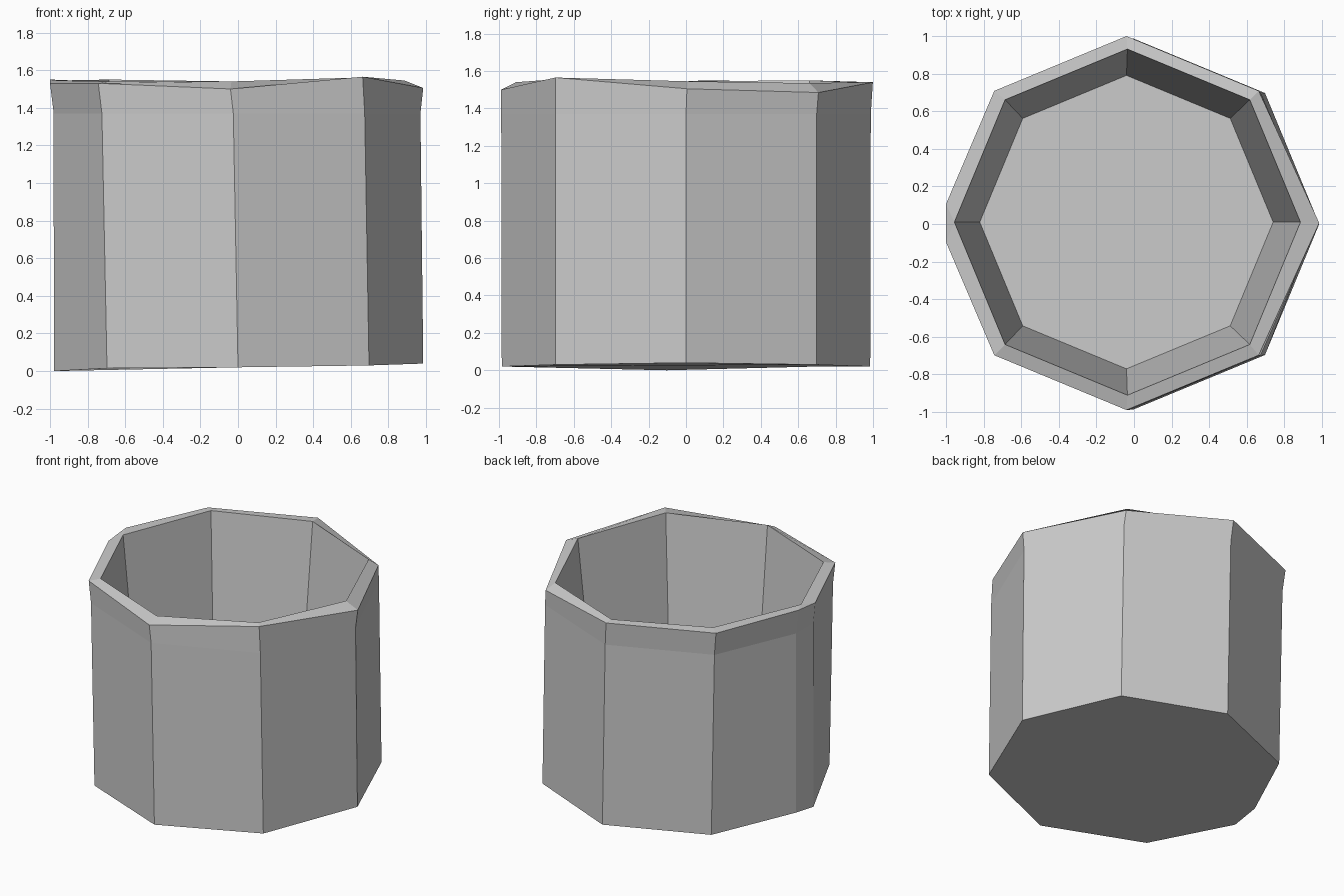
import bpy
import bmesh
from math import cos, sin, radians
from mathutils import Vector

default = bpy.data.objects.get("Cube")
if default:
    bpy.data.objects.remove(default, do_unlink=True)

# Octagon corners, counter-clockwise from +x; the -x corner is cut in two
CUT_CORNERS = [0, 45, 90, 135, 174, 186, 225, 270, 315]
SHARP_CORNERS = [0, 45, 90, 135, 180, 180, 225, 270, 315]


def make_ring(bm, angles, centre, radius, heights, right=None, left=None):
    """Add one irregular ring; right and left override the radius on those sides."""
    verts = []
    for angle, z in zip(angles, heights):
        r = radius
        if angle == 0 and right:
            r = right
        if 170 < angle < 190 and left:
            r = left
        a = radians(angle)
        verts.append(bm.verts.new(Vector((centre[0] + r * cos(a), centre[1] + r * sin(a), z))))
    return verts


def bridge(bm, lower, upper):
    """Join two rings with flat side panels."""
    count = len(lower)
    for i in range(count):
        j = (i + 1) % count
        bm.faces.new((lower[i], lower[j], upper[j], upper[i]))


def build_pot(material):
    bm = bmesh.new()

    # Slightly uneven base and outer wall
    base = make_ring(bm, CUT_CORNERS, (0, 0), 0.985,
                     [0.04, 0.03, 0.02, 0.02, 0.035, 0, 0.015, 0.02, 0.03])
    shoulder = make_ring(bm, CUT_CORNERS, (-0.025, 0), 0.988, [1.37] * len(CUT_CORNERS),
                         right=0.995, left=0.96)

    # Worn rim: outer lip and inner lip
    outer_lip = make_ring(bm, CUT_CORNERS, (-0.04, 0.005), 0.994,
                          [1.505, 1.485, 1.54, 1.54, 1.55, 1.53, 1.53, 1.5, 1.565],
                          right=1.025, left=0.965)
    inner_lip = make_ring(bm, SHARP_CORNERS, (-0.035, 0.01), 0.92,
                          [1.545, 1.535, 1.54, 1.55, 1.545, 1.545, 1.54, 1.54, 1.56])

    # Tapered cavity down to the floor
    floor = make_ring(bm, SHARP_CORNERS, (-0.04, 0.01), 0.78, [0.2] * len(SHARP_CORNERS))

    rings = [base, shoulder, outer_lip, inner_lip, floor]
    for lower, upper in zip(rings, rings[1:]):
        bridge(bm, lower, upper)
    bm.faces.new(list(reversed(base)))
    bm.faces.new(floor)

    # Weld the doubled inner corner and tidy the surface
    bmesh.ops.remove_doubles(bm, verts=bm.verts, dist=0.0001)
    bmesh.ops.recalc_face_normals(bm, faces=bm.faces)

    mesh = bpy.data.meshes.new("pot")
    bm.to_mesh(mesh)
    bm.free()
    mesh.materials.append(material)
    pot = bpy.data.objects.new("pot", mesh)
    bpy.context.collection.objects.link(pot)
    return pot


# Single plain grey
grey = bpy.data.materials.new("light_grey")
grey.use_nodes = True
colour = (0.6, 0.6, 0.6, 1)
grey.diffuse_color = colour
grey.node_tree.nodes["Principled BSDF"].inputs["Base Color"].default_value = colour

build_pot(grey)
